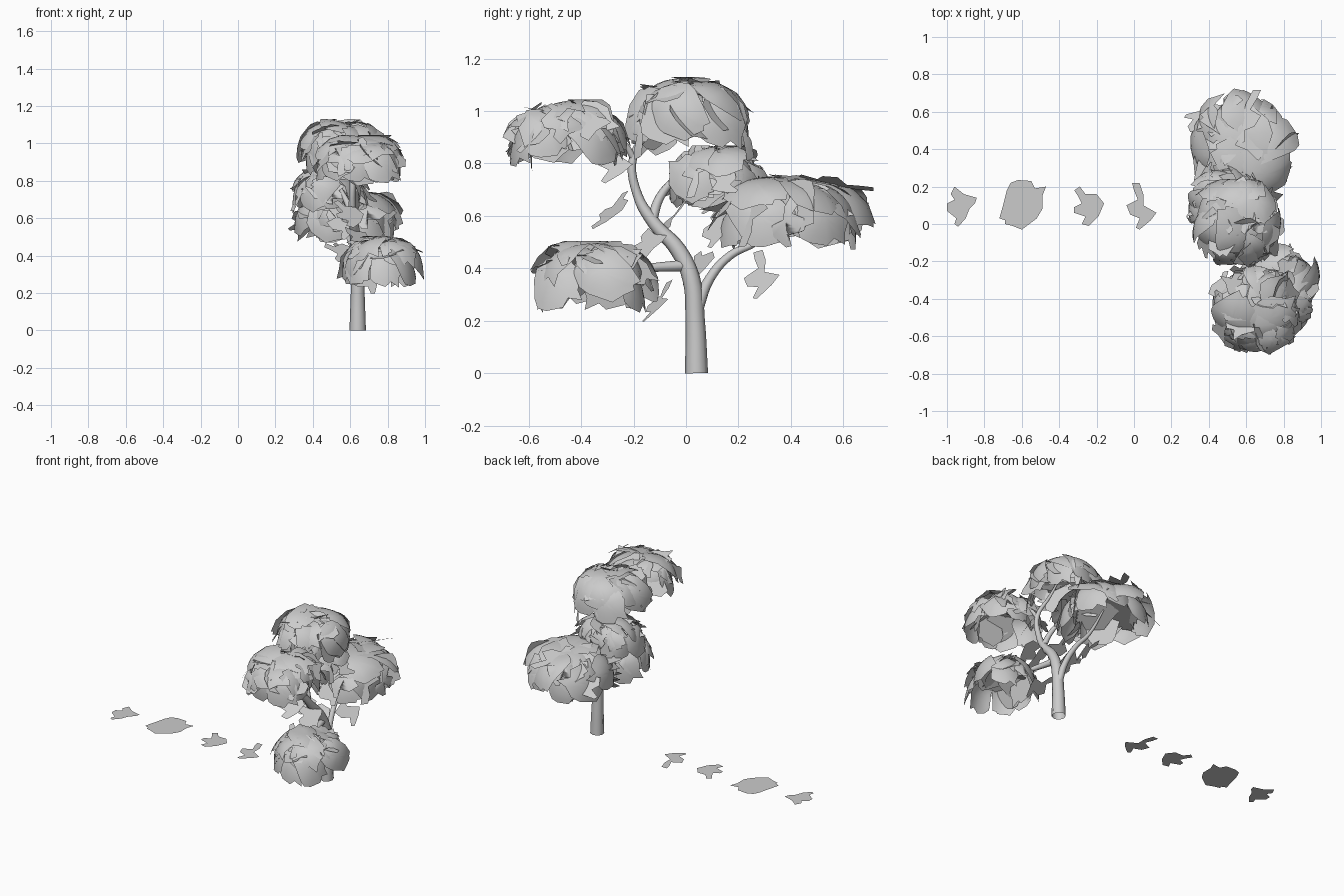
import bpy, math, random
from mathutils import Vector, Euler

if "Cube" in bpy.data.objects:
    bpy.data.objects.remove(bpy.data.objects["Cube"])

random.seed(11)

# Leaf card outlines (top view coordinates)
LEAF_A = [(-.96, .2), (-.91, .16), (-.84, .14), (-.85, .11), (-.88, .08), (-.9, .03), (-.94, -.015),
          (-.96, 0), (-.95, .03), (-1, .07), (-1, .11), (-.96, .13), (-.98, .16)]
LEAF_B = [(-.62, .235), (-.55, .23), (-.53, .19), (-.47, .2), (-.49, .15), (-.49, .08), (-.52, .03),
          (-.6, -.03), (-.65, -.01), (-.69, 0), (-.69, .02), (-.72, .03), (-.7, .1), (-.68, .18), (-.66, .22)]
LEAF_C = [(-.29, .2), (-.26, .16), (-.2, .16), (-.16, .11), (-.19, .04), (-.24, -.01), (-.28, 0),
          (-.26, .04), (-.32, .06), (-.32, .09), (-.28, .11), (-.3, .15), (-.32, .18)]
LEAF_D = [(-.01, .22), (.03, .22), (.05, .16), (.05, .1), (.12, .06), (.09, .02), (.03, -.03),
          (.01, -.02), (.03, .03), (-.02, .05), (-.04, .1), (.02, .13), (0, .18)]


def make_object(name, verts, faces, smooth=False):
    mesh = bpy.data.meshes.new(name)
    mesh.from_pydata(verts, [], faces)
    if smooth:
        mesh.polygons.foreach_set("use_smooth", [True] * len(mesh.polygons))
    obj = bpy.data.objects.new(name, mesh)
    bpy.context.collection.objects.link(obj)
    return obj


def local(outline):
    """Outline centred on the origin."""
    xs, ys = zip(*outline)
    c = Vector(((min(xs) + max(xs)) / 2, (min(ys) + max(ys)) / 2))
    return [Vector(p) - c for p in outline]


# Four flat leaf cards lying on the ground
for i, leaf in enumerate((LEAF_A, LEAF_B, LEAF_C, LEAF_D)):
    make_object(f"ground_leaf_{i + 1}", [(x, y, 0) for x, y in leaf], [list(range(len(leaf)))[::-1]])


# Trunk and branches: tapered tubes along curves
def branch(name, points):
    curve = bpy.data.curves.new(name, 'CURVE')
    curve.dimensions = '3D'
    curve.bevel_depth = 1
    curve.bevel_resolution = 2
    curve.resolution_u = 5
    sp = curve.splines.new('BEZIER')
    sp.bezier_points.add(len(points) - 1)
    for bp, (x, y, z, r) in zip(sp.bezier_points, points):
        bp.co = (x, y, z)
        bp.radius = r
        bp.handle_left_type = bp.handle_right_type = 'AUTO'
    bpy.context.collection.objects.link(bpy.data.objects.new(name, curve))


branch("trunk", [(.64, .04, 0, .044), (.64, .035, .2, .037), (.64, .02, .36, .034), (.63, -.03, .47, .031),
                 (.62, -.12, .57, .025), (.61, -.185, .68, .018), (.61, -.2, .83, .015), (.58, -.12, .94, .01),
                 (.57, -.05, 1.02, .006)])
branch("branch_high", [(.61, -.2, .82, .014), (.63, -.24, .88, .011), (.67, -.38, .96, .006)])
branch("branch_middle", [(.62, -.13, .58, .02), (.59, -.1, .67, .017), (.55, -.03, .75, .012), (.52, .08, .81, .006)])
branch("branch_back", [(.64, .04, .24, .025), (.63, .09, .36, .019), (.61, .17, .45, .016),
                       (.59, .27, .5, .012), (.58, .4, .62, .006)])
branch("branch_front", [(.64, -.01, .41, .022), (.67, -.1, .405, .018), (.71, -.2, .4, .013), (.75, -.32, .44, .006)])


# Foliage clumps: jagged leaf cards wrapped over a flattened dome
def clump(name, centre, radii):
    verts, faces = [], []

    def card(theta, az, size, shell, lift, outline, flat=False):
        theta = math.radians(theta)
        d = Vector((math.sin(theta) * math.cos(az), math.sin(theta) * math.sin(az), math.cos(theta)))
        down = Vector((math.cos(theta) * math.cos(az), math.cos(theta) * math.sin(az), -math.sin(theta)))
        side = d.cross(down)
        twist = random.uniform(-.5, .5) + random.choice((0, math.pi))
        pts = [Vector((p.x * math.cos(twist) - p.y * math.sin(twist),
                       p.x * math.sin(twist) + p.y * math.cos(twist))) for p in outline]
        n, rings, start = len(pts), 1 if flat else 4, len(verts)

        def place(p):
            tilt = lift[0] * p.x + lift[1] * p.y
            if flat:
                q = d * (shell + tilt) + (down * p.y + side * p.x) * size
            else:
                a = p.length * size
                q = d * math.cos(a)
                if a > 0:
                    q += (down * p.y + side * p.x) / p.length * math.sin(a)
                h = math.hypot(q.x, q.y)
                q *= (h ** 2.6 + abs(q.z) ** 2.6) ** (-1 / 2.6) * (shell + tilt)
            # keep the crown top flat
            q.z = min(q.z, 1.02)
            return [c + r * v for c, r, v in zip(centre, radii, q)]

        verts.append(place(Vector((0, 0))))
        for r in range(1, rings + 1):
            verts.extend(place(p * (r / rings)) for p in pts)
        for j in range(n):
            k = (j + 1) % n
            faces.append((start, start + 1 + k, start + 1 + j))
            for r in range(rings - 1):
                b = start + 1 + r * n
                faces.append((b + j, b + k, b + n + k, b + n + j))

    U, turn = random.uniform, random.random() * 6
    big, small = local(LEAF_B), [local(l) for l in (LEAF_A, LEAF_C, LEAF_D)]
    # rows of wrapped cards: polar angle, count, size
    for theta, count, size in ((70, 8, 4.3), (44, 6, 4.5), (12, 2, 4.5)):
        turn += 1
        for i in range(count):
            card(theta + U(-9, 9), turn + math.tau * i / count + U(-.25, .25), size, U(.88, 1.03),
                 (U(-1.5, 1.5), U(-.3, .9)), big)
    # flat tilted cards inside and poking through the shell
    for i in range(12):
        card(U(15, 75), turn + math.tau * i / 12, 3.8, U(.6, .85), (U(-3, 3), U(-1.5, 2.2)), big, True)
    for i in range(12):
        card(U(20, 85), turn + math.tau * i / 12, 4, U(.93, 1.04), (U(-2, 2), U(-.5, 1.7)),
             random.choice(small), i % 2 == 0)
    make_object(name, verts, faces, smooth=True)


clump("foliage_top_front", (.66, -.46, .84), (.235, .23, .2))
clump("foliage_top", (.56, .01, .91), (.23, .225, .215))
clump("foliage_middle", (.49, .12, .69), (.19, .185, .175))
clump("foliage_back", (.58, .4, .54), (.27, .285, .215))
clump("foliage_low_front", (.77, -.35, .3), (.21, .22, .2))

# Loose leaves hanging from the branches
LOOSE = [((.6, -.28, .62), LEAF_C), ((.55, -.06, .58), LEAF_D), ((.66, -.15, .48), LEAF_A),
         ((.57, .05, .41), LEAF_C), ((.61, .29, .38), LEAF_D), ((.66, -.1, .28), LEAF_D),
         ((.6, .13, .56), LEAF_A), ((.6, -.27, .83), LEAF_D)]
for i, (pos, leaf) in enumerate(LOOSE):
    pts = [(p.x, p.y, 0) for p in local(leaf)]
    obj = make_object(f"loose_leaf_{i + 1}", pts, [list(range(len(pts)))[::-1]])
    obj.location = pos
    obj.rotation_euler = Euler((random.uniform(.6, 1.2), random.uniform(-.4, .4), random.uniform(.2, 1.6)))
